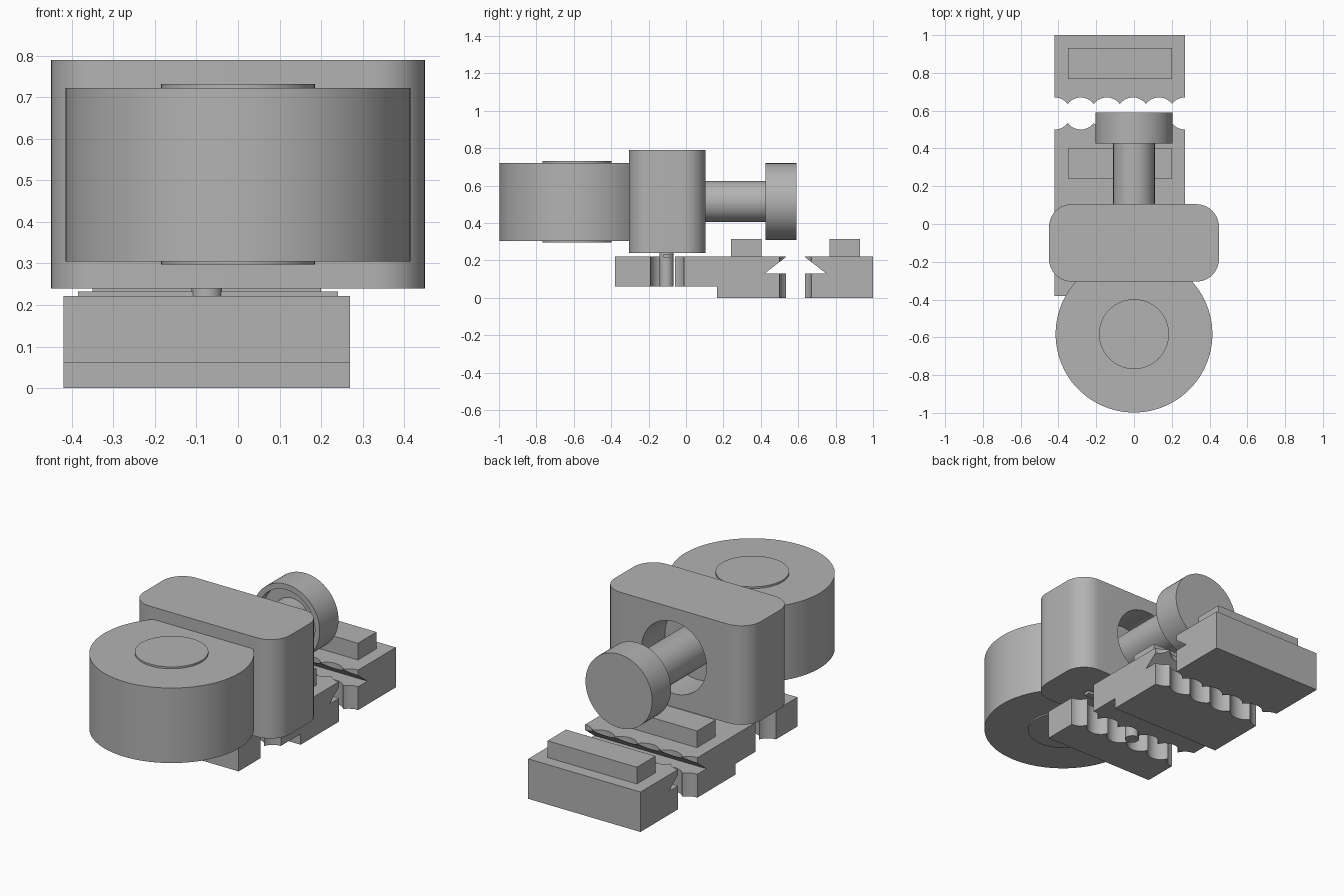
import bpy, bmesh, math
from mathutils import Matrix, Vector

cube = bpy.data.objects.get("Cube")
if cube:
    bpy.data.objects.remove(cube, do_unlink=True)

grey = bpy.data.materials.new("plain grey")
grey.use_nodes = True
grey.diffuse_color = (0.45, 0.45, 0.45, 1)
grey.node_tree.nodes["Principled BSDF"].inputs["Base Color"].default_value = grey.diffuse_color


def finish(name, bm):
    bmesh.ops.recalc_face_normals(bm, faces=bm.faces)
    mesh = bpy.data.meshes.new(name)
    bm.to_mesh(mesh)
    bm.free()
    obj = bpy.data.objects.new(name, mesh)
    bpy.context.collection.objects.link(obj)
    mesh.materials.append(grey)
    return obj


def box(name, lo, hi):
    bm = bmesh.new()
    lo, hi = Vector(lo), Vector(hi)
    bmesh.ops.create_cube(bm, size=1, matrix=Matrix.Translation((lo + hi) / 2)
                          @ Matrix.Diagonal((*(hi - lo), 1)))
    return finish(name, bm)


def cylinder(name, start, end, radius, sides=64):
    bm = bmesh.new()
    start, end = Vector(start), Vector(end)
    axis = end - start
    turn = axis.to_track_quat('Z', 'Y').to_matrix().to_4x4()
    bmesh.ops.create_cone(bm, cap_ends=True, segments=sides, radius1=radius, radius2=radius,
                          depth=axis.length, matrix=Matrix.Translation((start + end) / 2) @ turn)
    return finish(name, bm)


def extrude_x(name, profile, x0, x1):
    bm = bmesh.new()
    face = bm.faces.new([bm.verts.new((x0, y, z)) for y, z in profile])
    moved = bmesh.ops.extrude_face_region(bm, geom=[face])["geom"]
    bmesh.ops.translate(bm, vec=(x1 - x0, 0, 0),
                        verts=[v for v in moved if isinstance(v, bmesh.types.BMVert)])
    return finish(name, bm)


def select(obj):
    bpy.ops.object.select_all(action='DESELECT')
    obj.select_set(True)
    bpy.context.view_layer.objects.active = obj


def cut(obj, cutters):
    select(obj)
    for tool in cutters:
        mod = obj.modifiers.new("cut", 'BOOLEAN')
        mod.operation = 'DIFFERENCE'
        mod.solver = 'EXACT'
        mod.object = tool
        bpy.ops.object.modifier_apply(modifier=mod.name)
        bpy.data.objects.remove(tool, do_unlink=True)


def smooth(obj):
    select(obj)
    bpy.ops.object.shade_smooth_by_angle(angle=math.radians(30))


LEFT, RIGHT, TOP = -0.42, 0.27, 0.222
PITCH = (RIGHT - LEFT) / 5


def scallops(y, radius):
    """Row of upright cutters, half of the end ones hanging off the sides."""
    return [cylinder("scallop_cutter", (LEFT + PITCH * i, y, -0.1),
                     (LEFT + PITCH * i, y, 0.4), radius, 48) for i in range(6)]


# Main housing with rounded upright edges and a blind bore at the back
HUB = 0.515
housing = box("housing", (-0.45, -0.305, 0.24), (0.45, 0.105, 0.79))
bm = bmesh.new()
bm.from_mesh(housing.data)
upright = [e for e in bm.edges if abs(e.verts[0].co.z - e.verts[1].co.z) > 0.1]
bmesh.ops.bevel(bm, geom=upright, offset=0.12, segments=10, profile=0.5, affect='EDGES')
bm.to_mesh(housing.data)
bm.free()
cut(housing, [cylinder("bore_cutter", (0, -0.1, HUB), (0, 0.2, HUB), 0.2)])

# Drum and its axle, standing out slightly at both ends
drum = cylinder("drum", (0, -0.583, 0.305), (0, -0.583, 0.722), 0.415, 96)
axle = cylinder("drum_axle", (0, -0.583, 0.297), (0, -0.583, 0.732), 0.185)

# Push rod and hollow-faced knob
rod = cylinder("rod", (0, -0.11, HUB), (0, 0.5, HUB), 0.11)
knob = cylinder("knob", (0, 0.425, HUB), (0, 0.59, HUB), 0.205)
cut(knob, [cylinder("recess_cutter", (0, 0.4, HUB), (0, 0.475, HUB), 0.175)])

# Front jaw
front_jaw = box("front_jaw", (LEFT, -0.38, 0.06), (RIGHT, -0.14, TOP))
cut(front_jaw, scallops(-0.117, 0.073))

# Middle jaw: stepped underside, undercut lip, scalloped at both ends
middle_jaw = extrude_x("middle_jaw", [(-0.07, TOP), (-0.07, 0.06), (0.165, 0.06), (0.165, 0),
                                      (0.535, 0), (0.535, TOP)], LEFT, RIGHT)
slot = extrude_x("slot_cutter", [(0.56, 0.13), (0.42, 0.13), (0.56, 0.238)], -0.6, 0.5)
cut(middle_jaw, [slot] + scallops(-0.083, 0.073) + scallops(0.586, 0.086))

# Back jaw mirrors the lip of the middle jaw
back_jaw = box("back_jaw", (LEFT, 0.635, 0), (RIGHT, 1.0, TOP))
slot = extrude_x("slot_cutter", [(0.61, 0.13), (0.75, 0.13), (0.61, 0.238)], -0.6, 0.5)
cut(back_jaw, [slot] + scallops(0.584, 0.086))

# Raised pads on the two rear jaws
for name, y in (("middle_pad", 0.24), ("back_pad", 0.768)):
    box(name, (-0.35, y, 0.2), (0.2, y + 0.163, 0.315))

# Centre pin and thin rail between the front jaws
pin = cylinder("centre_pin", (-0.075, -0.105, 0.06), (-0.075, -0.105, 0.245), 0.037, 32)
box("rail", (-0.385, -0.12, 0.215), (0.24, -0.085, 0.232))

for part in (housing, drum, axle, rod, knob, front_jaw, middle_jaw, back_jaw, pin):
    smooth(part)
